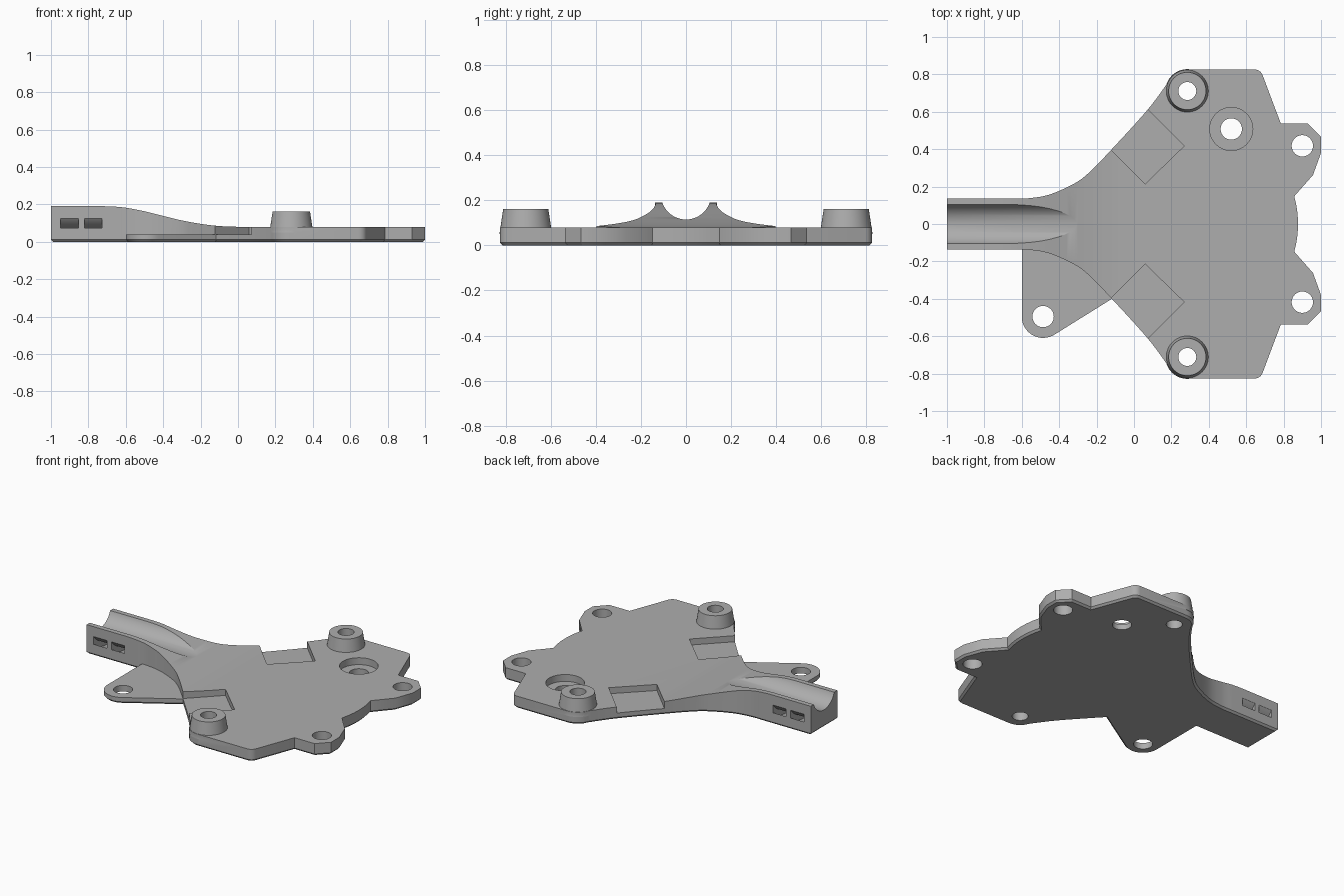
import bpy, bmesh, math

if "Cube" in bpy.data.objects:
    bpy.data.objects.remove(bpy.data.objects["Cube"])

grey = bpy.data.materials.new("mid grey")
grey.diffuse_color = (0.42, 0.42, 0.42, 1)
grey.use_nodes = True
grey.node_tree.nodes["Principled BSDF"].inputs["Base Color"].default_value = grey.diffuse_color


def finish(name, bm):
    bmesh.ops.recalc_face_normals(bm, faces=bm.faces)
    mesh = bpy.data.meshes.new(name)
    bm.to_mesh(mesh)
    bm.free()
    mesh.materials.append(grey)
    ob = bpy.data.objects.new(name, mesh)
    bpy.context.collection.objects.link(ob)
    return ob


def loft(name, rings):
    """Closed solid through rings of equal point count."""
    bm = bmesh.new()
    loops = [[bm.verts.new(p) for p in ring] for ring in rings]
    n = len(loops[0])
    for a, b in zip(loops, loops[1:]):
        for i in range(n):
            j = (i + 1) % n
            bm.faces.new((a[i], a[j], b[j], b[i]))
    bm.faces.new(loops[0])
    bm.faces.new(loops[-1])
    return finish(name, bm)


def inset(pts, d):
    """Move each point of a counter-clockwise outline inwards by d."""
    out = []
    for i, (x, y) in enumerate(pts):
        (ax, ay), (bx, by) = pts[i - 1], pts[(i + 1) % len(pts)]
        l1, l2 = math.hypot(x - ax, y - ay), math.hypot(bx - x, by - y)
        n1 = (-(y - ay) / l1, (x - ax) / l1)
        n2 = (-(by - y) / l2, (bx - x) / l2)
        k = d / max(1 + n1[0] * n2[0] + n1[1] * n2[1], 0.4)
        out.append((x + k * (n1[0] + n2[0]), y + k * (n1[1] + n2[1])))
    return out


def plate(name, pts, z0, z1, chamfer=0.0):
    rings = [[(x, y, z0 + chamfer) for x, y in pts], [(x, y, z1) for x, y in pts]]
    if chamfer:
        rings.insert(0, [(x, y, z0) for x, y in inset(pts, chamfer)])
    return loft(name, rings)


def arc(cx, cy, r, a0, a1, n):
    return [(cx + r * math.cos(math.radians(a0 + (a1 - a0) * i / n)),
             cy + r * math.sin(math.radians(a0 + (a1 - a0) * i / n))) for i in range(n + 1)]


def cone(name, x, y, z0, z1, r0, r1, n=48):
    return loft(name, [[(px, py, z) for px, py in arc(x, y, r, 0, 360, n)[:-1]]
                       for r, z in ((r0, z0), (r1, z1))])


def along_x(name, pts, x0, x1):
    return loft(name, [[(x, y, z) for y, z in pts] for x in (x0, x1)])


def smooth_path(pts, steps=6):
    """Catmull-Rom curve through the points."""
    p = [pts[0]] + pts + [pts[-1]]
    out = []
    for i in range(1, len(p) - 2):
        for s in range(steps):
            t = s / steps
            out.append(tuple(0.5 * (2 * b + (c - a) * t + (2 * a - 5 * b + 4 * c - d) * t * t
                                    + (3 * b - a - 3 * c + d) * t ** 3)
                             for a, b, c, d in zip(*p[i - 1:i + 3])))
    return out + [pts[-1]]


def combine(ob, other, operation):
    mod = ob.modifiers.new(operation.lower(), 'BOOLEAN')
    mod.operation, mod.solver, mod.object = operation, 'EXACT', other
    bpy.context.view_layer.objects.active = ob
    bpy.ops.object.modifier_apply(modifier=mod.name)
    bpy.data.objects.remove(other)


# Half outline of the body, from the neck end round to the notched edge
flank = smooth_path([(-0.64, 0.137), (-0.56, 0.138), (-0.45, 0.158), (-0.318, 0.217),
                     (-0.238, 0.277), (-0.126, 0.392), (0.072, 0.61), (0.18, 0.755)])
half = [(-1, 0.137)] + flank + arc(0.285, 0.71, 0.116, 146, 90, 6)
half += arc(0.645, 0.781, 0.045, 90, 20, 5)
half += [(0.785, 0.537), (0.93, 0.537), (1.0, 0.465), (1.0, 0.38), (0.957, 0.262), (0.857, 0.148),
         (0.868, 0.1), (0.875, 0.05)]
outline = half + [(0.877, 0)] + [(x, -y) for x, y in reversed(half)]
body = plate("body", outline[::-1], 0, 0.25, 0.012)

# Top sweep: tall neck easing down to the flat plate
sweep = smooth_path([(-0.74, 0.19), (-0.68, 0.189), (-0.6, 0.182), (-0.5, 0.163), (-0.4, 0.138),
                     (-0.3, 0.114), (-0.2, 0.096), (-0.1, 0.084), (0.0, 0.08)], 5)
above = [(-1.2, 0.19)] + sweep + [(1.2, 0.08), (1.2, 0.4), (-1.2, 0.4)]
combine(body, loft("sweep_cutter", [[(x, y, z) for x, z in above] for y in (-1, 1)]), 'DIFFERENCE')

# Thin side tab
tab = [(-0.6, -0.1), (-0.6, -0.49)] + arc(-0.486, -0.495, 0.114, 180, 303, 16)
tab += [(-0.118, -0.4), (-0.09, -0.36), (-0.3, -0.1)]
combine(body, plate("tab", tab, 0, 0.04, 0.012), 'UNION')

# Rounded channel along the neck
combine(body, along_x("channel_cutter", arc(0, 0.226, 0.111, 0, 360, 64)[:-1], -1.2, -0.2), 'DIFFERENCE')

# Curved strap slots passing under the channel
for x0 in (-0.95, -0.822):
    ring = arc(0, 0.226, 0.204, 185, 355, 32) + arc(0, 0.226, 0.17, 355, 185, 32)
    combine(body, along_x("slot_cutter", ring, x0, x0 + 0.096), 'DIFFERENCE')

# Diagonal pockets open to the flanks, and tapered bosses
for s in (-1, 1):
    pocket = [(0.268, s * 0.417), (0.06, s * 0.215), (-0.24, s * 0.515), (-0.032, s * 0.717)]
    combine(body, plate("pocket_cutter", pocket, 0.04, 0.3), 'DIFFERENCE')
    combine(body, cone("boss", 0.285, s * 0.711, 0.05, 0.162, 0.117, 0.1), 'UNION')

# Counterbore and through holes
combine(body, cone("counterbore_cutter", 0.52, 0.508, 0.035, 0.3, 0.115, 0.115), 'DIFFERENCE')
for x, y, r in ((0.285, 0.711, 0.048), (0.285, -0.711, 0.048), (0.52, 0.508, 0.057),
                (0.9, 0.418, 0.057), (0.9, -0.418, 0.057), (-0.486, -0.495, 0.057)):
    combine(body, cone("hole_cutter", x, y, -0.1, 0.4, r, r), 'DIFFERENCE')

body.name = "mounting_plate"
body.select_set(True)
bpy.context.view_layer.objects.active = body
bpy.ops.object.shade_smooth_by_angle(angle=math.radians(25))
